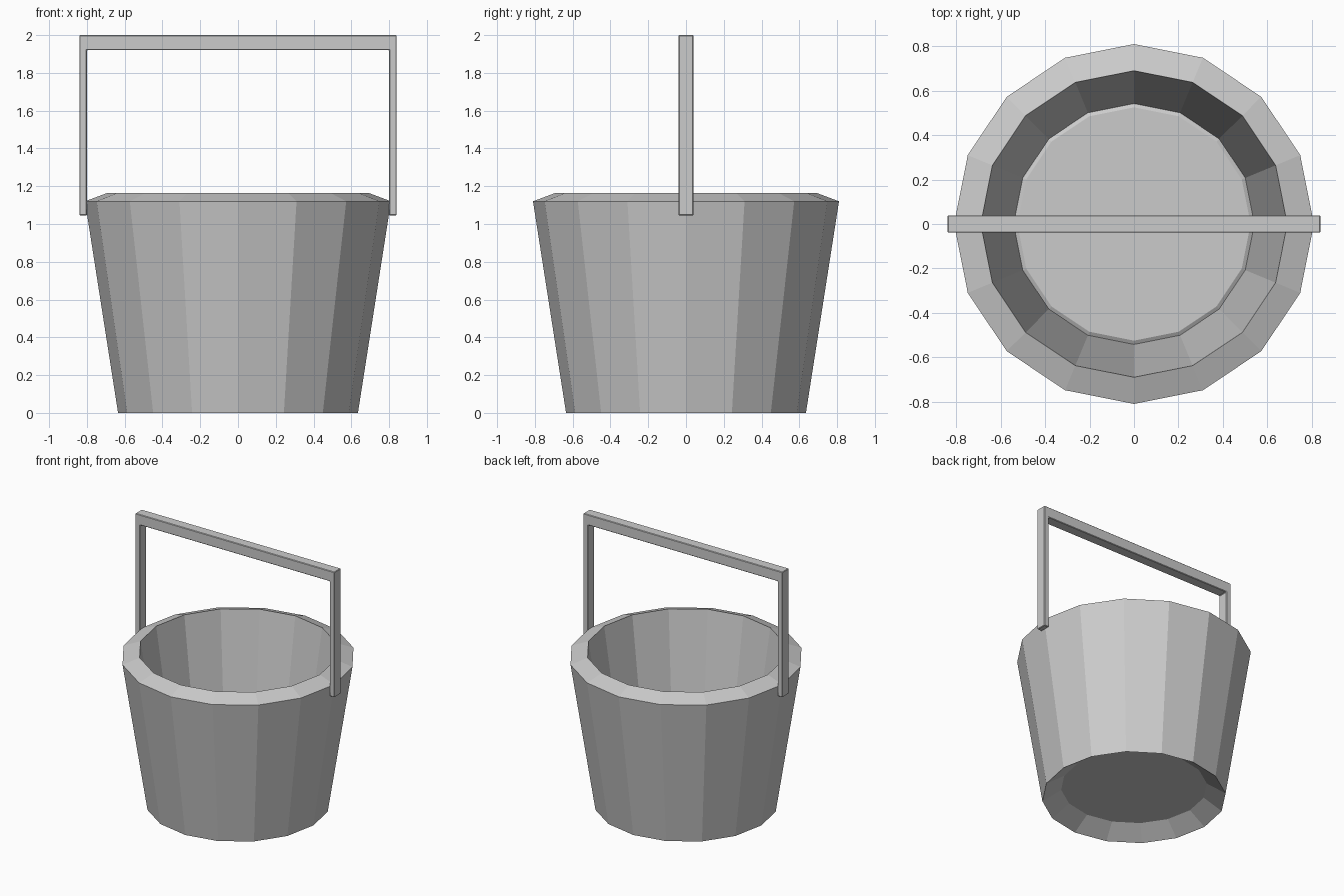
import bpy, bmesh, math

if "Cube" in bpy.data.objects:
    bpy.data.objects.remove(bpy.data.objects["Cube"])

SIDES = 16


def make_object(name, bm):
    bmesh.ops.recalc_face_normals(bm, faces=bm.faces[:])
    mesh = bpy.data.meshes.new(name)
    bm.to_mesh(mesh)
    bm.free()
    obj = bpy.data.objects.new(name, mesh)
    bpy.context.collection.objects.link(obj)
    return obj


def lathe(name, profile):
    """Revolve (radius, z) rings and close both ends with flat caps."""
    bm = bmesh.new()
    rings = []
    for r, z in profile:
        angles = [2 * math.pi * i / SIDES for i in range(SIDES)]
        rings.append([bm.verts.new((r * math.cos(a), r * math.sin(a), z)) for a in angles])
    for low, high in zip(rings, rings[1:]):
        for i in range(SIDES):
            j = (i + 1) % SIDES
            bm.faces.new((low[i], low[j], high[j], high[i]))
    bm.faces.new(rings[0])
    bm.faces.new(rings[-1])
    return make_object(name, bm)


def extrude_y(name, outline, depth):
    """Extrude an (x, z) outline along y, centred on y = 0."""
    bm = bmesh.new()
    face = bm.faces.new([bm.verts.new((x, -depth / 2, z)) for x, z in outline])
    out = bmesh.ops.extrude_face_region(bm, geom=[face])
    moved = [v for v in out["geom"] if isinstance(v, bmesh.types.BMVert)]
    bmesh.ops.translate(bm, vec=(0, depth, 0), verts=moved)
    return make_object(name, bm)


# Tapered bucket: recessed underside, outer wall, sloping rim, inner wall, floor
lathe("bucket_body", [
    (0.505, 0.085), (0.635, 0.0), (0.81, 1.12),
    (0.69, 1.165), (0.542, 0.185), (0.525, 0.195),
])

# Square-cornered carrying handle, mirrored outline
half = [(0.84, 2.0), (0.84, 1.045), (0.80, 1.045), (0.80, 1.92)]
handle = extrude_y("handle", half + [(-x, z) for x, z in reversed(half)], 0.078)
bevel = handle.modifiers.new("edge_bevel", "BEVEL")
bevel.width = 0.004
bevel.segments = 1
